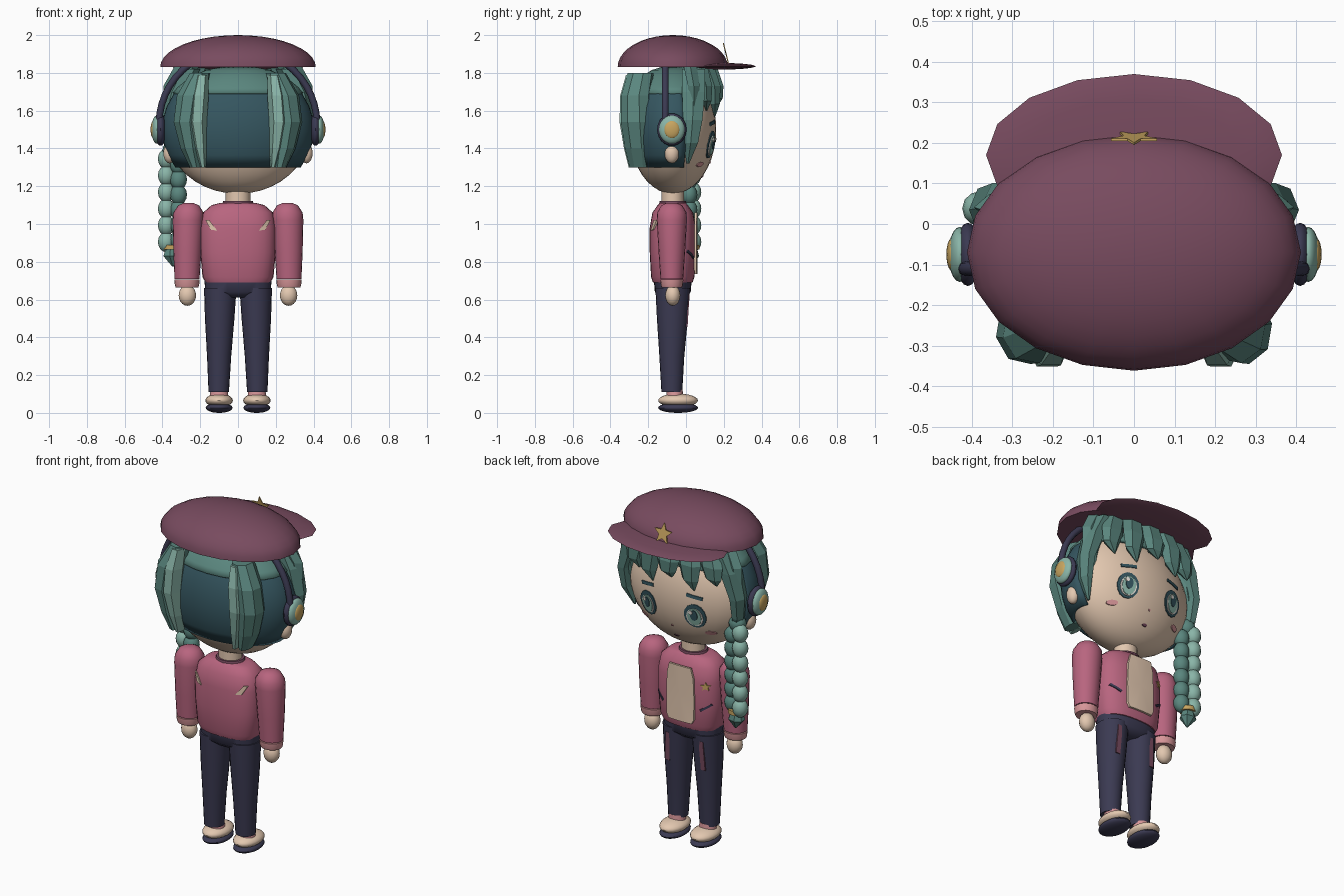
import bpy, bmesh, math
from math import sin, cos, pi, sqrt

if "Cube" in bpy.data.objects:
    bpy.data.objects.remove(bpy.data.objects["Cube"])


def srgb(h):
    c = [int(h[i:i + 2], 16) / 255 for i in (0, 2, 4)]
    return [x / 12.92 if x < .04045 else ((x + .055) / 1.055) ** 2.4 for x in c] + [1]


MATS = {}
for key, hexa in dict(plum="784b5f", pink="b8657f", skin="e3c8b0", navy="3b3a52", dark_teal="355660",
                      teal="5a867e", light_teal="8ab5a8", gold="c8a560", blush="d9979a",
                      white="ece6de").items():
    MATS[key] = bpy.data.materials.new(key)
    MATS[key].diffuse_color = srgb(hexa)


def finish(name, bm, mat, smooth=40):
    bmesh.ops.recalc_face_normals(bm, faces=bm.faces[:])
    me = bpy.data.meshes.new(name)
    bm.to_mesh(me)
    bm.free()
    me.materials.append(MATS[mat])
    if smooth:
        me.shade_smooth()
        me.set_sharp_from_angle(angle=math.radians(smooth))
    ob = bpy.data.objects.new(name, me)
    bpy.context.collection.objects.link(ob)
    return ob


def ball(name, loc, size, mat, seg=20, rings=12):
    bm = bmesh.new()
    bmesh.ops.create_uvsphere(bm, u_segments=seg, v_segments=rings, radius=1)
    for v in bm.verts:
        v.co = [loc[i] + v.co[i] * size[i] for i in range(3)]
    return finish(name, bm, mat)


def loft(name, rings, mat, n=20, power=2.0, smooth=45, turn=0):
    """Skin through horizontal rings (x, y, z, rx, ry), capped at both ends."""
    bm = bmesh.new()
    loops = []
    for x, y, z, rx, ry in rings:
        lp = []
        for i in range(n):
            a = 2 * pi * i / n + turn
            c, s = cos(a), sin(a)
            lp.append(bm.verts.new((x + rx * math.copysign(abs(c) ** (2 / power), c),
                                    y + ry * math.copysign(abs(s) ** (2 / power), s), z)))
        loops.append(lp)
    for p, q in zip(loops, loops[1:]):
        for i in range(n):
            bm.faces.new((p[i], p[(i + 1) % n], q[(i + 1) % n], q[i]))
    bm.faces.new(loops[0])
    bm.faces.new(loops[-1])
    return finish(name, bm, mat, smooth)


def plate(name, pts, surf, mat, off=.004, thick=.006):
    """Thin fan-filled outline in x-z laid on the surface y = surf(x, z)."""
    bm = bmesh.new()
    n = len(pts)
    cen = (sum(p[0] for p in pts) / n, sum(p[1] for p in pts) / n)
    sets = []
    for d in (off, off - thick):
        sets.append([bm.verts.new((x, surf(x, z) + math.copysign(1, surf(x, z) + .07) * d, z))
                     for x, z in pts + [cen]])
    for vs in sets:
        for i in range(n):
            bm.faces.new((vs[i], vs[(i + 1) % n], vs[n]))
    for i in range(n):
        j = (i + 1) % n
        bm.faces.new((sets[0][i], sets[0][j], sets[1][j], sets[1][i]))
    return finish(name, bm, mat, 30)


def oval(x, z, rx, rz, n=14):
    return [(x + rx * cos(2 * pi * i / n), z + rz * sin(2 * pi * i / n)) for i in range(n)]


def star(x, z, r):
    return [(x + (r if i % 2 == 0 else r * .45) * sin(pi * i / 5),
             z + (r if i % 2 == 0 else r * .45) * cos(pi * i / 5)) for i in range(10)]


def bar(x, z, w, h, tilt=0.0):
    return [(x + a * w * cos(tilt) - b * h * sin(tilt), z + a * w * sin(tilt) + b * h * cos(tilt))
            for a, b in ((-1, -1), (0, -1), (1, -1), (1, 1), (0, 1), (-1, 1))]


def shell(name, size, a0, a1, z0, z1, mat, n=28, m=7):
    """Patch of an ellipsoid around the head, thickened inward."""
    bm = bmesh.new()
    g = []
    for j in range(m + 1):
        z = z0 + (z1 - z0) * j / m
        k = sqrt(max(0.0, 1 - ((z - 1.5) / size[2]) ** 2))
        g.append([bm.verts.new((size[0] * k * cos(a0 + (a1 - a0) * i / n),
                                -.07 + size[1] * k * sin(a0 + (a1 - a0) * i / n), z)) for i in range(n + 1)])
    for j in range(m):
        for i in range(n):
            bm.faces.new((g[j][i], g[j][i + 1], g[j + 1][i + 1], g[j + 1][i]))
    bmesh.ops.remove_doubles(bm, verts=bm.verts[:], dist=1e-5)
    ob = finish(name, bm, mat)
    sol = ob.modifiers.new("thickness", 'SOLIDIFY')
    sol.thickness = .02
    sol.offset = -1


def face(x, z):
    return -.07 + .23 * sqrt(max(0, 1 - (x / .385) ** 2 - ((z - 1.5) / .34) ** 2))


def chest(x, z):
    return -.07 + .122 * (1 - (abs(x) / .2) ** 2.6) ** (1 / 2.6)


def back(x, z):
    return -.14 - chest(x, z)


# Beret, visor and badge
bm = bmesh.new()
bmesh.ops.create_uvsphere(bm, u_segments=20, v_segments=20, radius=1)
bmesh.ops.bisect_plane(bm, geom=bm.verts[:] + bm.edges[:] + bm.faces[:], plane_co=(0, 0, 0),
                       plane_no=(0, 0, -1), clear_outer=True)
bmesh.ops.holes_fill(bm, edges=[e for e in bm.edges if e.is_boundary])
for v in bm.verts:
    v.co = (v.co.x * .412, -.07 + v.co.y * .292, 1.83 + v.co.z * .17)
finish("beret", bm, "plum")
ball("beret_visor", (0, .17, 1.835), (.365, .2, .018), "plum", 16, 8)
plate("beret_star", star(0, 1.897, .06), lambda x, z: .212 - (z - 1.897) * .25, "gold", .004, .006)

# Head and neck
ball("head", (0, -.07, 1.5), (.385, .23, .34), "skin", 32, 20)
loft("neck", [(0, -.07, 1.06, .065, .06), (0, -.07, 1.2, .065, .06)], "skin")

# Hair shell, cap, back locks, side locks and fringe
shell("back_hair", (.402, .252, .355), pi * .91, pi * 2.09, 1.3, 1.75, "dark_teal")
shell("hair_cap", (.42, .275, .345), 0, 2 * pi, 1.695, 1.844, "teal", 24, 5)
for s in (-1, 1):
    loft("back_lock", [(s * .2, -.24, 1.8, .055, .07), (s * .25, -.265, 1.68, .075, .08),
                       (s * .27, -.262, 1.54, .072, .085), (s * .25, -.25, 1.4, .055, .075),
                       (s * .225, -.24, 1.3, .03, .06)], "teal", 8, smooth=0, turn=.2)
    loft("back_lock_streak", [(s * .19, -.27, 1.79, .035, .055), (s * .205, -.292, 1.68, .05, .065),
                              (s * .215, -.3, 1.54, .05, .06), (s * .2, -.285, 1.4, .035, .05),
                              (s * .185, -.26, 1.3, .014, .05)], "light_teal", 6, smooth=0)
    loft("side_lock", [(s * .26, .04, 1.82, .06, .07), (s * .32, .04, 1.7, .06, .07),
                       (s * .365, .035, 1.55, .042, .06), (s * .36, .025, 1.43, .033, .045),
                       (s * .325, .01, 1.32, .006, .008)], "teal", 6, smooth=0)
tips = [1.47, 1.6, 1.57, 1.63, 1.58, 1.62, 1.47]
for i, tip in enumerate(tips):
    a = math.radians(28 + 124 * i / (len(tips) - 1))
    c, s = cos(a), sin(a)
    mid = (1.7 + tip) / 2
    loft("fringe_lock", [(.31 * c, -.07 + .2 * s, 1.83, .065, .04), (.365 * c, -.07 + .237 * s, 1.73, .073, .036),
                         (.385 * c, -.07 + .24 * s, mid, .052, .028),
                         (.38 * c - .025, -.07 + .238 * s, tip, .004, .004)], "teal", 6, smooth=0)

# Braid over one shoulder
for i in range(6):
    ball("braid_bead_outer", (-.38, .038, 1.345 - i * .088), (.044, .043, .054), "light_teal", 12, 8)
    ball("braid_bead_inner", (-.315, .018, 1.315 - i * .08), (.045, .042, .054), "teal", 12, 8)
ball("braid_root", (-.35, .02, 1.39), (.05, .045, .05), "teal", 12, 8)
loft("braid_tie", [(-.35, .03, .865, .047, .042), (-.35, .03, .89, .047, .042)], "gold", 12)
loft("braid_tail", [(-.35, .03, .87, .035, .03), (-.35, .03, .83, .05, .04),
                    (-.345, .03, .775, .004, .004)], "teal", 7, smooth=0)

# Ears and headphones
for s in (-1, 1):
    ball("ear", (s * .362, -.075, 1.375), (.034, .039, .054), "skin", 14, 10)
    ball("ear_cushion", (s * .41, -.075, 1.5), (.032, .078, .086), "navy")
    ball("ear_cup", (s * .43, -.075, 1.5), (.028, .068, .075), "light_teal")
    ball("ear_cup_button", (s * .448, -.075, 1.5), (.015, .042, .047), "gold")
cu = bpy.data.curves.new("headphone_band", 'CURVE')
cu.dimensions = '3D'
cu.bevel_depth = .018
cu.bevel_resolution = 2
sp = cu.splines.new('POLY')
sp.points.add(24)
for i, p in enumerate(sp.points):
    a = pi * i / 24
    p.co = (.418 * cos(a), -.11, 1.53 + .4 * sin(a), 1)
cu.materials.append(MATS["navy"])
bpy.context.collection.objects.link(bpy.data.objects.new("headphone_band", cu))

# Face
for s in (-1, 1):
    x, z = s * .152, 1.42
    plate("eye_outline", oval(x, z, .061, .073), face, "dark_teal", .004)
    plate("eye_white", oval(x, z - .006, .046, .055), face, "white", .007)
    plate("iris", oval(x, z - .003, .038, .053), face, "light_teal", .010)
    plate("pupil", oval(x, z + .008, .02, .032), face, "dark_teal", .013)
    plate("eye_shine", oval(x + .015, z + .025, .011, .012, 8), face, "white", .016)
    plate("eyebrow", bar(x, 1.535, .045, .009, -s * .15), face, "dark_teal", .004)
    plate("cheek_blush", oval(s * .215, 1.315, .028, .013), face, "blush", .004)
plate("mouth", oval(0, 1.25, .016, .006, 8), face, "plum", .004)
plate("nose", oval(0, 1.325, .006, .006, 8), face, "blush", .004)

# Shirt
loft("shirt_body", [(0, -.07, .69, .172, .105), (0, -.07, .72, .188, .115), (0, -.07, .85, .2, .122),
                    (0, -.07, .98, .2, .122), (0, -.07, 1.06, .185, .108), (0, -.07, 1.1, .14, .08),
                    (0, -.07, 1.11, .1, .07)], "pink", 28, 2.6)
loft("collar", [(0, -.07, 1.09, .09, .075), (0, -.07, 1.122, .078, .07)], "plum")
panel = ([(-.075 + .15 * i / 6, .735) for i in range(7)] + [(.088, .76), (.09, .88), (.085, 1.0)] +
         [(.07 - .14 * i / 6, 1.06) for i in range(7)] + [(-.085, 1.0), (-.09, .88), (-.088, .76)])
plate("front_panel", panel, chest, "skin", .009, .012)
plate("chest_star", star(-.148, .962, .026), chest, "gold", .006)
for s in (-1, 1):
    plate("pocket_slit", bar(s * .148, .838, .033, .006, s * .6), chest, "navy", .005)
    plate("back_accent", [(s * .172, 1.02), (s * .152, 1.02), (s * .11, .965), (s * .145, .97)],
          back, "skin", .007, .009)
    loft("sleeve", [(s * .262, -.075, 1.112, .025, .025), (s * .262, -.075, 1.098, .056, .056),
                    (s * .262, -.075, 1.06, .08, .078), (s * .264, -.075, 1.02, .082, .08),
                    (s * .268, -.075, .85, .074, .07), (s * .27, -.075, .71, .066, .06)], "pink")
    loft("cuff", [(s * .27, -.075, .665, .06, .054), (s * .27, -.075, .675, .064, .058),
                  (s * .27, -.075, .705, .067, .061)], "blush")
    ball("hand", (s * .268, -.07, .622), (.046, .04, .055), "skin", 16, 10)

# Trousers
loft("hips", [(0, -.07, .61, .08, .06), (0, -.07, .64, .172, .095),
              (0, -.07, .7, .178, .1)], "navy", 24, 2.4)
for s in (-1, 1):
    loft("leg", [(s * .102, -.075, .11, .054, .055), (s * .1, -.075, .3, .064, .066),
                 (s * .097, -.072, .5, .078, .082), (s * .094, -.07, .66, .086, .092)], "navy")
    plate("trouser_crease", bar(s * .112, .54, .014, .085, s * .05),
          lambda x, z: .008 + (z - .5) * .06, "plum", .003, .008)

# Shoes
for s in (-1, 1):
    loft("ankle", [(s * .1, -.06, .08, .05, .045), (s * .1, -.06, .125, .045, .042)], "blush")
    ball("shoe", (s * .1, -.042, .066), (.073, .105, .036), "skin")
    ball("shoe_sole", (s * .1, -.042, .027), (.071, .106, .027), "navy")

for m in bpy.data.materials:
    if m.users and not m.is_grease_pencil:
        m.use_nodes = True
        m.node_tree.nodes["Principled BSDF"].inputs["Base Color"].default_value = m.diffuse_color
